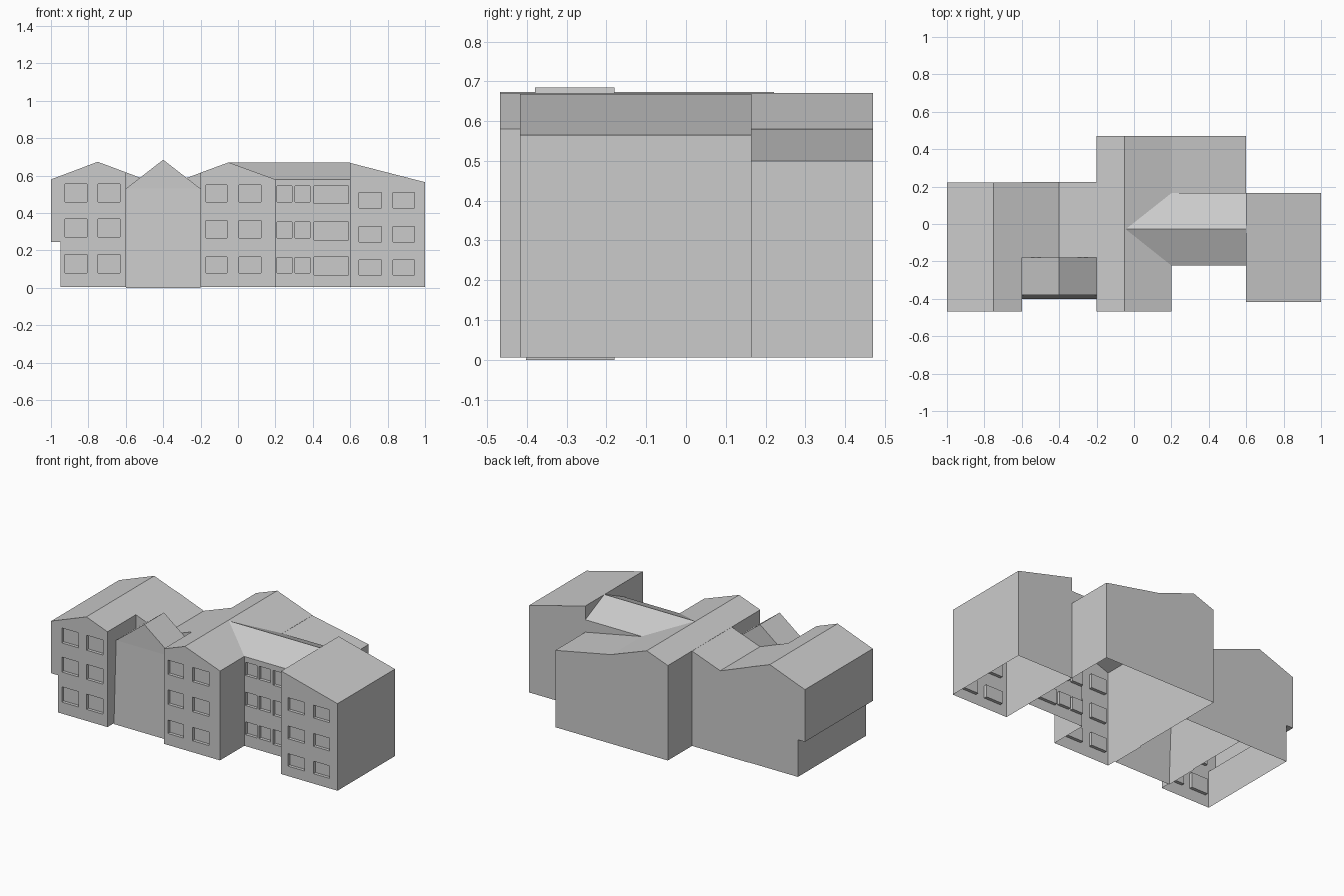
import bpy, bmesh

if "Cube" in bpy.data.objects:
    bpy.data.objects.remove(bpy.data.objects["Cube"])

Z0 = 0.006  # wall foot


def make_object(name, bm):
    mesh = bpy.data.meshes.new(name)
    bmesh.ops.recalc_face_normals(bm, faces=bm.faces)
    bm.to_mesh(mesh)
    bm.free()
    ob = bpy.data.objects.new(name, mesh)
    bpy.context.collection.objects.link(ob)
    return ob


def prism(name, profile, a, b, axis='y'):
    """Closed solid: a (u, z) profile swept from a to b along the axis."""
    bm = bmesh.new()
    place = (lambda u, t, z: (u, t, z)) if axis == 'y' else (lambda u, t, z: (t, u, z))
    rings = [[bm.verts.new(place(u, t, z)) for u, z in profile] for t in (a, b)]
    n = len(profile)
    for ring in rings:
        bm.faces.new(ring)
    for i in range(n):
        j = (i + 1) % n
        bm.faces.new((rings[0][i], rings[0][j], rings[1][j], rings[1][i]))
    return make_object(name, bm)


def panel(name, profile, y):
    bm = bmesh.new()
    bm.faces.new([bm.verts.new((x, y, z)) for x, z in profile])
    return make_object(name, bm)


def boolean(ob, other, operation):
    mod = ob.modifiers.new("cut", 'BOOLEAN')
    mod.operation, mod.solver, mod.object = operation, 'EXACT', other
    bpy.context.view_layer.update()
    deps = bpy.context.evaluated_depsgraph_get()
    mesh = bpy.data.meshes.new_from_object(ob.evaluated_get(deps))
    ob.modifiers.clear()
    ob.data = mesh
    bpy.data.objects.remove(other)


def cut_windows(ob, y, columns, rows, depth=0.02):
    """Shallow window recesses in the front wall at y."""
    bm = bmesh.new()
    for x0, x1 in columns:
        for z0, z1 in rows:
            box = bmesh.ops.create_cube(bm, size=1)['verts']
            bmesh.ops.scale(bm, vec=(x1 - x0, 2 * depth, z1 - z0), verts=box)
            bmesh.ops.translate(bm, vec=((x0 + x1) / 2, y, (z0 + z1) / 2), verts=box)
    boolean(ob, make_object("window_cutter", bm), 'DIFFERENCE')


def drop_faces(ob, test):
    bm = bmesh.new()
    bm.from_mesh(ob.data)
    bm.normal_update()
    doomed = [f for f in bm.faces if test(f.normal, f.calc_center_median())]
    bmesh.ops.delete(bm, geom=doomed, context='FACES')
    bm.to_mesh(ob.data)
    bm.free()


def open_floor(ob):
    drop_faces(ob, lambda n, c: n.z < -0.9 and c.z < 0.02)


# left wing with its overhanging upper floors
left = prism("left_wing", [(-0.95, Z0), (-0.6, Z0), (-0.6, 0.618), (-0.75, 0.674),
                           (-1, 0.58), (-1, 0.245), (-0.95, 0.245)], -0.468, 0.221)
cut_windows(left, -0.468, [(-0.925, -0.807), (-0.749, -0.631)],
            [(0.08, 0.178), (0.273, 0.369), (0.46, 0.556)])
open_floor(left)

# link hall under the valley roof
hall = prism("link_hall", [(-0.6, Z0), (-0.2, Z0), (-0.2, 0.615), (-0.4, 0.542),
                           (-0.6, 0.618)], -0.18, 0.224)
open_floor(hall)
drop_faces(hall, lambda n, c: n.y < -0.9)
panel("hall_upstand", [(-0.6, 0.53), (-0.2, 0.53), (-0.2, 0.615), (-0.4, 0.542),
                       (-0.6, 0.618)], -0.18)

# gabled entrance, front wall leaning out at the foot
entry = prism("entrance_gable", [(-0.6, 0), (-0.2, 0), (-0.2, 0.53), (-0.6, 0.53)],
              -0.38, -0.18)
for v in entry.data.vertices:
    if v.co.y < -0.3 and v.co.z < 0.1:
        v.co.y = -0.402
drop_faces(entry, lambda n, c: abs(n.z) > 0.9 or n.y > 0.9)
roof = prism("entrance_roof", [(-0.6, 0.53), (-0.2, 0.53), (-0.4, 0.685)], -0.38, -0.18)
drop_faces(roof, lambda n, c: n.z < -0.9)

# main block: central gable joined with the cross gable and the lower back wing
main = prism("main_block", [(-0.2, Z0), (0.2, Z0), (0.2, 0.58), (-0.05, 0.671),
                            (-0.2, 0.616)], -0.468, 0.47)
cross = prism("cross_gable", [(-0.222, Z0), (0.165, Z0), (0.165, 0.58), (-0.028, 0.669),
                              (-0.222, 0.58)], -0.05, 0.6, 'x')
boolean(main, cross, 'UNION')
back = prism("back_wing", [(0.1, Z0), (0.6, Z0), (0.6, 0.5), (0.2, 0.579), (0.1, 0.6)],
             0.1, 0.47)
boolean(main, back, 'UNION')
cut_windows(main, -0.468, [(-0.171, -0.059), (0.005, 0.123)],
            [(0.08, 0.166), (0.267, 0.36), (0.46, 0.551)])
cut_windows(main, -0.222, [(0.209, 0.289), (0.305, 0.385)],
            [(0.08, 0.162), (0.267, 0.353), (0.46, 0.545)])
cut_windows(main, -0.222, [(0.406, 0.591)],
            [(0.07, 0.165), (0.257, 0.353), (0.45, 0.545)])
open_floor(main)

# right wing with a single-pitch roof
right = prism("right_wing", [(0.6, Z0), (1, Z0), (1, 0.565), (0.6, 0.668)], -0.418, 0.165)
cut_windows(right, -0.418, [(0.647, 0.767), (0.829, 0.944)],
            [(0.07, 0.15), (0.246, 0.328), (0.428, 0.51)])
open_floor(right)
